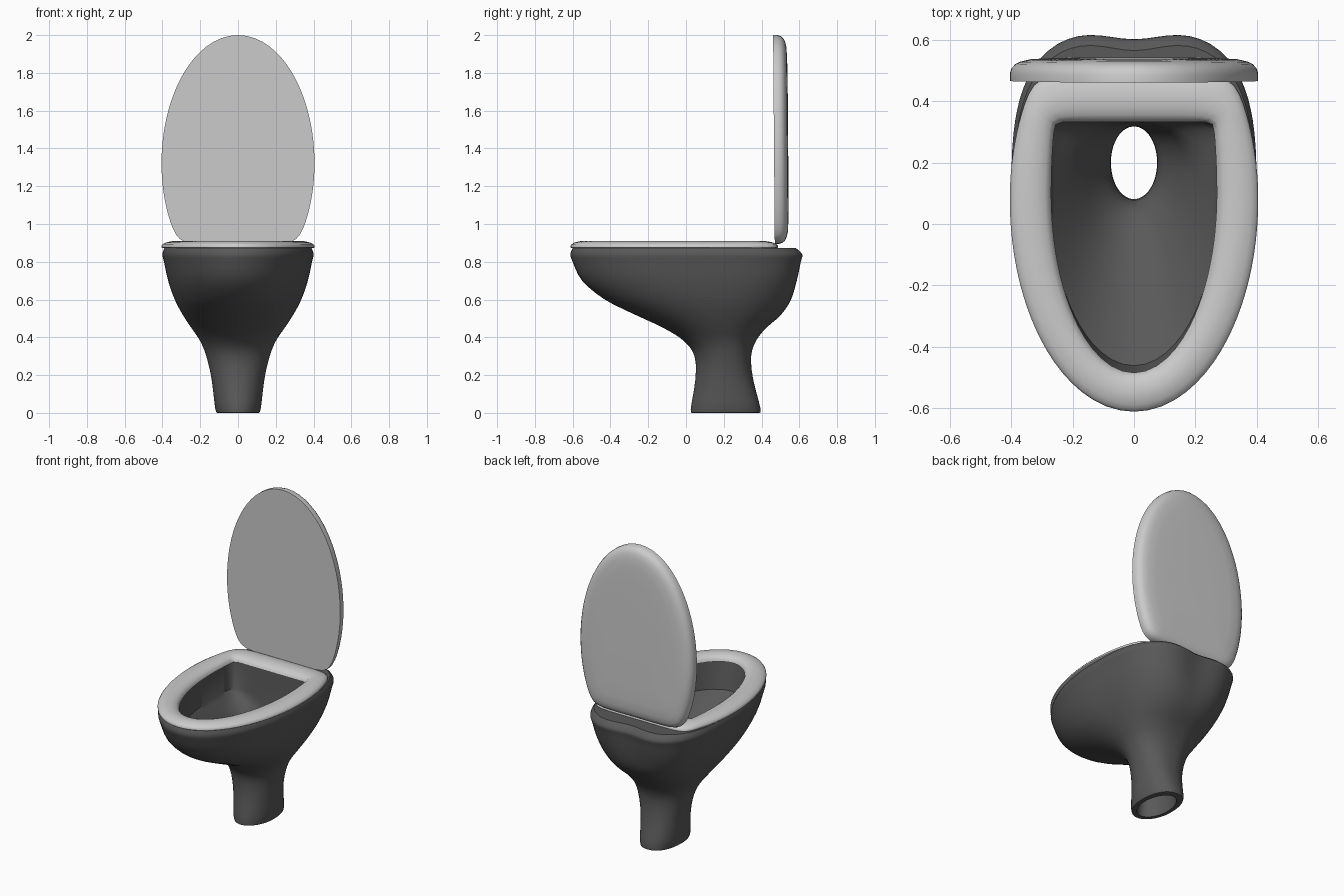
import bpy, bmesh, math

if "Cube" in bpy.data.objects:
    bpy.data.objects.remove(bpy.data.objects["Cube"])

SEGS = 96


def outline(half_w, y_front, y_back, y_mid, n, clip=None, k=16):
    """Egg plan: elliptical front, superellipse back, optional rounded cut at y = clip."""
    pts = []
    for i in range(SEGS):
        a = 2 * math.pi * i / SEGS
        c, s = math.cos(a), math.sin(a)
        p, b = (n, y_back - y_mid) if s > 0 else (2, y_mid - y_front)
        r = (abs(c / half_w) ** p + abs(s / b) ** p) ** (-1 / p)
        if clip is not None and s > 0:
            r = (r ** -k + (s / (clip - y_mid)) ** k) ** (-1 / k)
        pts.append((r * c, y_mid + r * s))
    return pts


def smooth_rows(rows, steps=3):
    """Catmull-Rom through the key rows of a loft."""
    out = []
    for i in range(len(rows) - 1):
        q = [rows[max(0, min(len(rows) - 1, i + k))] for k in (-1, 0, 1, 2)]
        for j in range(steps):
            t = j / steps
            out.append([0.5 * (2 * b + (c - a) * t + (2 * a - 5 * b + 4 * c - d) * t * t
                               + (3 * b - a - 3 * c + d) * t ** 3) for a, b, c, d in zip(*q)])
    return out + [rows[-1]]


def loft(name, rings, closed, angle=35):
    """Skin rings of points; closed joins last to first, otherwise caps the ends."""
    bm = bmesh.new()
    vs = [[bm.verts.new(p) for p in ring] for ring in rings]
    for k in range(len(vs) if closed else len(vs) - 1):
        a, b = vs[k], vs[(k + 1) % len(vs)]
        for i in range(SEGS):
            j = (i + 1) % SEGS
            bm.faces.new((a[i], a[j], b[j], b[i]))
    if not closed:
        bm.faces.new(vs[0])
        bm.faces.new(vs[-1])
    bmesh.ops.recalc_face_normals(bm, faces=bm.faces)
    me = bpy.data.meshes.new(name)
    bm.to_mesh(me)
    bm.free()
    ob = bpy.data.objects.new(name, me)
    bpy.context.collection.objects.link(ob)
    bpy.ops.object.select_all(action='DESELECT')
    ob.select_set(True)
    bpy.context.view_layer.objects.active = ob
    bpy.ops.object.shade_smooth_by_angle(angle=math.radians(angle))
    return ob


# Bowl: rows are z, half width, front y, back y, widest y, back squareness
outer = smooth_rows([
    (0.00, 0.105, 0.035, 0.38, 0.20, 2.3),
    (0.02, 0.120, 0.025, 0.395, 0.20, 2.3),
    (0.18, 0.140, 0.05, 0.355, 0.20, 2.3),
    (0.30, 0.168, 0.045, 0.345, 0.20, 2.3),
    (0.38, 0.200, -0.01, 0.37, 0.19, 2.3),
    (0.45, 0.247, -0.12, 0.425, 0.17, 2.4),
    (0.52, 0.293, -0.27, 0.505, 0.14, 2.5),
    (0.60, 0.335, -0.43, 0.565, 0.11, 2.7),
    (0.70, 0.370, -0.55, 0.600, 0.09, 3.0),
    (0.80, 0.392, -0.60, 0.624, 0.08, 3.1),
    (0.84, 0.400, -0.612, 0.632, 0.08, 3.1),
    (0.872, 0.390, -0.600, 0.600, 0.08, 3.1)])
wall = [(0.872, 0.285, -0.495, 0.345, 0.10, 9),
        (0.70, 0.275, -0.462, 0.338, 0.10, 9)]
floor = smooth_rows([
    (0.70, 0.275, -0.462, 0.338, 0.10, 9),
    (0.62, 0.215, -0.29, 0.332, 0.13, 3.0),
    (0.53, 0.155, -0.11, 0.328, 0.16, 2.3),
    (0.44, 0.108, 0.03, 0.322, 0.19, 2.1),
    (0.34, 0.077, 0.078, 0.318, 0.20, 2),
    (0.15, 0.080, 0.075, 0.325, 0.20, 2),
    (0.00, 0.088, 0.06, 0.355, 0.20, 2)])
rings = []
for k, (z, w, f, b, m, n) in enumerate(outer + wall + floor[1:]):
    # shallow dip in the middle of the back, growing towards the rim
    dip = 0.034 * max(0, (z - 0.5) / 0.37) if k < len(outer) else 0
    rings.append([(x, y - (dip * math.exp(-(x / 0.13) ** 2) if y > m else 0), z)
                  for x, y in outline(w, f, b, m, n)])
bowl = loft("bowl", rings, True)
dark = bpy.data.materials.new("dark_grey")
dark.diffuse_color = (0.1, 0.1, 0.1, 1)
dark.use_nodes = True
dark.node_tree.nodes["Principled BSDF"].inputs["Base Color"].default_value = dark.diffuse_color
bowl.data.materials.append(dark)

# Seat: rounded cross-section blended from outer outline (0) to inner (1)
out_o = outline(0.405, -0.612, 0.74, 0.08, 2, clip=0.487)
out_i = outline(0.270, -0.485, 0.90, 0.10, 2, clip=0.333, k=30)
section = [(0.04, 0.872), (0, 0.876), (0, 0.884), (0.05, 0.893), (0.17, 0.902), (0.35, 0.908),
           (0.5, 0.910), (0.68, 0.907), (0.85, 0.900), (0.96, 0.888), (1, 0.872)]
loft("seat", [[(a[0] + (b[0] - a[0]) * t, a[1] + (b[1] - a[1]) * t, z)
               for a, b in zip(out_o, out_i)] for t, z in section], True, 50)

# Lid: raised upright, flat inside face, domed back edge; steps are inset, y
rings = []
for d, y in [(0, 0), (0, 0.025), (0.006, 0.042), (0.018, 0.055), (0.035, 0.063),
             (0.065, 0.070), (0.12, 0.073), (0.22, 0.075)]:
    ring = []
    for x, v in outline(0.405 - d, -0.68 + d, 0.66 - d, 0, 2, clip=0.425 - d):
        z = 1.32 - v
        ring.append((x, 0.470 + y - 0.008 * (z - 0.9), z))
    rings.append(ring)
loft("lid", rings, False, 40)
